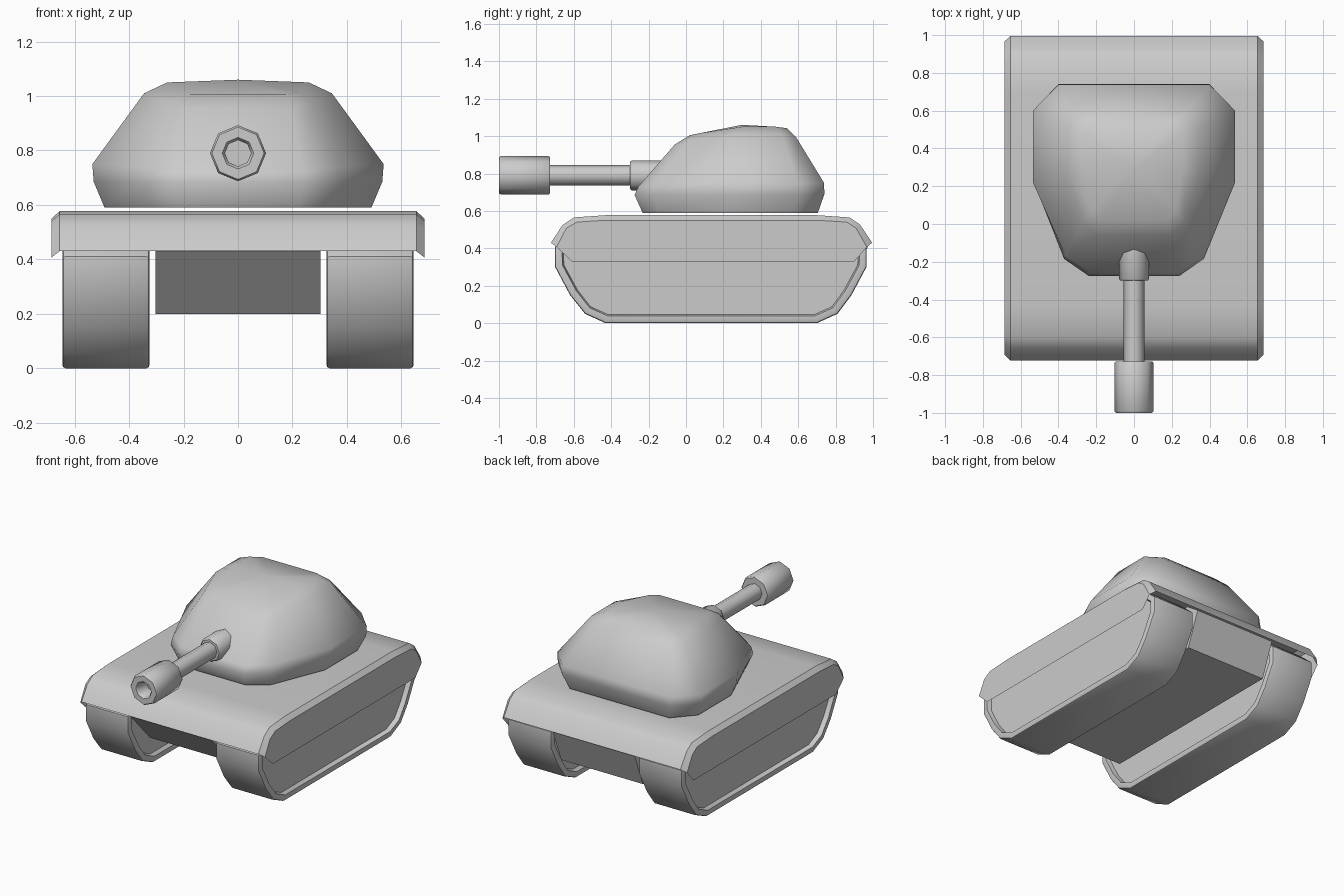
import bpy, bmesh, math

if "Cube" in bpy.data.objects:
    bpy.data.objects.remove(bpy.data.objects["Cube"])


def finish(bm, name, angle=40, normals=True):
    if normals:
        bmesh.ops.recalc_face_normals(bm, faces=bm.faces)
    me = bpy.data.meshes.new(name)
    bm.to_mesh(me)
    bm.free()
    ob = bpy.data.objects.new(name, me)
    bpy.context.collection.objects.link(ob)
    bpy.ops.object.select_all(action='DESELECT')
    ob.select_set(True)
    bpy.context.view_layer.objects.active = ob
    bpy.ops.object.shade_smooth_by_angle(angle=math.radians(angle))
    return ob


def loft(bm, rings, closed=True):
    """Bridge successive rings of points with quads; returns the vertex rings."""
    vs = [[bm.verts.new(p) for p in r] for r in rings]
    n = len(rings[0])
    for a, b in zip(vs, vs[1:]):
        for i in range(n if closed else n - 1):
            j = (i + 1) % n
            bm.faces.new((a[i], a[j], b[j], b[i]))
    return vs


def prism(bm, profile, x0, x1):
    """Closed (y, z) profile extruded along x."""
    a, b = loft(bm, [[(x, y, z) for y, z in profile] for x in (x0, x1)])
    return [bm.faces.new(a[::-1]), bm.faces.new(b)]


# Upper hull: open-bottomed deck shell with thin side skirts
top = [(-.722, .43), (-.66, .525), (-.60, .565), (-.43, .577),
       (.70, .577), (.875, .565), (.93, .527), (.995, .43)]
side = [(-.692, .407), (-.64, .507), (-.585, .54), (-.43, .55),
        (.70, .55), (.86, .54), (.91, .507), (.967, .407)]
bm = bmesh.new()
rings = [[(x, y, z) for y, z in p] for x, p in
         ((-.685, side), (-.655, top), (.655, top), (.685, side))]
vs = loft(bm, rings, closed=False)
for ring, x in ((vs[0], -.685), (vs[-1], .685)):
    low = [bm.verts.new((x, y, .33)) for y in (.90, -.61)]
    bm.faces.new(ring + low)
finish(bm, "upper_hull")

# Lower hull tub between the tracks
bm = bmesh.new()
prism(bm, [(-.715, .43), (-.50, .2), (.89, .2), (.98, .43), (.88, .5), (-.60, .5)], -.303, .303)
finish(bm, "lower_hull", 20)

# Tracks with rounded rim and recessed sides
track = [(-.70, .30), (-.62, .15), (-.54, .05), (-.43, .003), (.70, .003), (.81, .05),
         (.885, .15), (.965, .30), (.965, .41), (.86, .50), (-.60, .50), (-.70, .41)]
track = [(y, z if z > .01 else 0) for y, z in track]
for s, label in ((1, "right"), (-1, "left")):
    bm = bmesh.new()
    ends = prism(bm, track, s * .325, s * .645)
    bmesh.ops.recalc_face_normals(bm, faces=bm.faces)
    rim = list({e for f in ends for e in f.edges})
    bmesh.ops.bevel(bm, geom=rim, offset=.012, segments=2, profile=.5, affect='EDGES')
    bm.normal_update()
    ends = [f for f in bm.faces if abs(f.normal.x) > .99 and len(f.verts) > 6]
    bmesh.ops.inset_individual(bm, faces=ends, thickness=.028, depth=0)
    bmesh.ops.inset_individual(bm, faces=ends, thickness=.008, depth=-.03)
    finish(bm, label + "_track")

# Turret: stacked mirrored ten-sided rings with a low crown
half = [
    [(.22, -.232, .59), (.34, -.15, .59), (.49, .22, .59), (.49, .57, .59), (.37, .705, .59)],
    [(.24, -.275, .685), (.37, -.185, .685), (.53, .22, .685), (.53, .60, .685), (.40, .74, .69)],
    [(.235, -.255, .73), (.365, -.165, .74), (.535, .22, .75), (.535, .60, .75), (.40, .738, .75)],
    [(.20, -.06, .955), (.27, .01, .975), (.345, .26, 1.01), (.345, .51, 1.01), (.27, .588, .995)],
    [(.18, .02, 1.005), (.22, .07, 1.015), (.26, .30, 1.05), (.26, .48, 1.05), (.20, .54, 1.042)],
]
bm = bmesh.new()
vs = loft(bm, [h + [(-x, y, z) for x, y, z in h[::-1]] for h in half])
bm.faces.new(vs[0][::-1])
peak = bm.verts.new((0, .30, 1.06))
for i in range(10):
    bm.faces.new((vs[-1][i], vs[-1][(i + 1) % 10], peak))
finish(bm, "turret", 50)


# Gun parts: eight-sided turned shapes along y, from (radius, y) profiles
def turned(name, profile):
    bm = bmesh.new()
    vs = loft(bm, [[(r * math.sin(k * math.pi / 4), y, .79 + r * math.cos(k * math.pi / 4))
                    for k in range(8)] for r, y in profile])
    bm.faces.new(vs[0])
    bm.faces.new(vs[-1][::-1])
    finish(bm, name, 50)


turned("gun_collar", [(.072, -.30), (.08, -.29), (.08, -.10)])
turned("gun_barrel", [(.055, -.74), (.055, -.20)])
turned("muzzle", [(.048, -.90), (.048, -.985), (.058, -1.0), (.096, -1.0), (.103, -.99),
                  (.103, -.735), (.096, -.727), (.05, -.727)])
